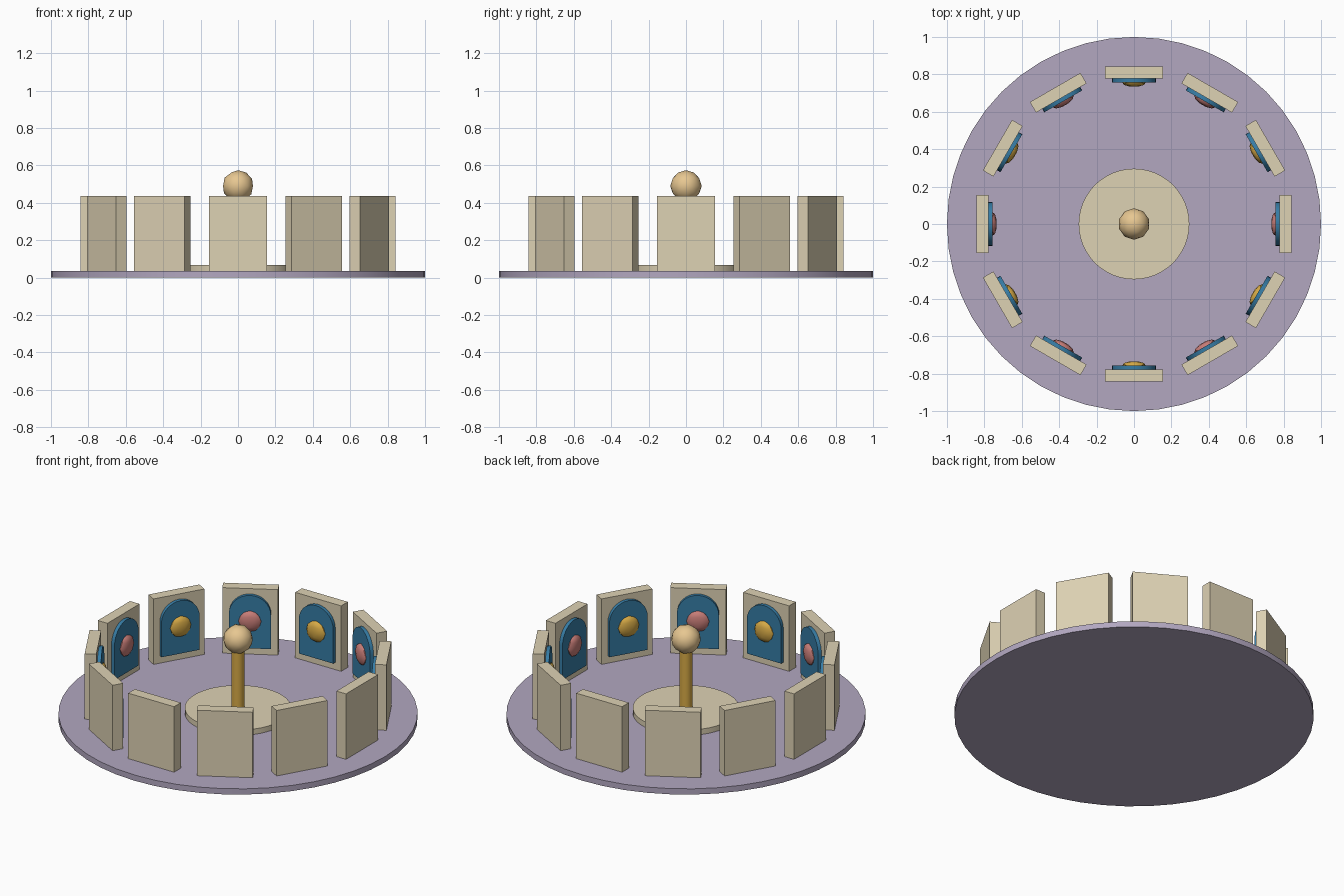
import bpy
import bmesh
from math import pi, sin, cos, radians
from mathutils import Matrix

cube = bpy.data.objects.get("Cube")
if cube:
    bpy.data.objects.remove(cube, do_unlink=True)


def material(name, rgb):
    """Flat colour given as sRGB bytes, stored as linear values."""
    lin = [((c / 255 + 0.055) / 1.055) ** 2.4 for c in rgb] + [1.0]
    m = bpy.data.materials.new(name)
    m.use_nodes = True
    m.diffuse_color = lin
    bsdf = next(n for n in m.node_tree.nodes if n.type == 'BSDF_PRINCIPLED')
    bsdf.inputs["Base Color"].default_value = lin
    return m


lilac = material("lilac", (178, 167, 192))
stone = material("pale stone", (222, 210, 180))
blue = material("blue", (54, 124, 165))
gold = material("gold", (215, 170, 70))
rose = material("rose", (200, 125, 120))
tan = material("warm tan", (231, 199, 145))


def finish(name, bm, mat, smooth=True):
    bmesh.ops.recalc_face_normals(bm, faces=bm.faces)
    mesh = bpy.data.meshes.new(name)
    bm.to_mesh(mesh)
    bm.free()
    mesh.materials.append(mat)
    ob = bpy.data.objects.new(name, mesh)
    bpy.context.collection.objects.link(ob)
    if smooth:
        bpy.ops.object.select_all(action='DESELECT')
        ob.select_set(True)
        bpy.context.view_layer.objects.active = ob
        bpy.ops.object.shade_smooth_by_angle(angle=radians(35))
    return ob


def cylinder(name, radius, z0, z1, sides, mat):
    bm = bmesh.new()
    bmesh.ops.create_cone(bm, cap_ends=True, segments=sides, radius1=radius, radius2=radius,
                          depth=z1 - z0, matrix=Matrix.Translation((0, 0, (z0 + z1) / 2)))
    return finish(name, bm, mat)


def ball(name, size, place, mat):
    bm = bmesh.new()
    bmesh.ops.create_icosphere(bm, subdivisions=2, radius=1,
                               matrix=Matrix.Translation(place) @ Matrix.Diagonal((*size, 1)))
    return finish(name, bm, mat)


def slab(name, outline, x0, x1, mat):
    """Extrude a (y, z) outline outward along x."""
    bm = bmesh.new()
    face = bm.faces.new([bm.verts.new((x0, y, z)) for y, z in outline])
    new = bmesh.ops.extrude_face_region(bm, geom=[face])["geom"]
    bmesh.ops.translate(bm, vec=(x1 - x0, 0, 0),
                        verts=[v for v in new if isinstance(v, bmesh.types.BMVert)])
    return finish(name, bm, mat)


# Floor, dais and central post
cylinder("floor_disc", 1.0, 0, 0.035, 48, lilac)
cylinder("centre_dais", 0.296, 0.03, 0.068, 48, stone)
cylinder("post", 0.037, 0.06, 0.44, 16, gold)
ball("post_ball", (0.084, 0.084, 0.084), (0, 0, 0.49), tan)

# Outlines of a wall panel and its arched plaque
panel = [(-0.156, 0.005), (0.156, 0.005), (0.156, 0.437), (-0.156, 0.437)]
r, spring = 0.117, 0.288
arch = [(-r, 0.08), (r, 0.08)]
arch += [(r * cos(i * pi / 16), spring + r * sin(i * pi / 16)) for i in range(17)]

# Ring of panels, each with a plaque and a medallion facing inward
for i in range(12):
    parts = [
        slab(f"wall_panel_{i}", panel, 0.778, 0.843, stone),
        slab(f"arched_plaque_{i}", arch, 0.757, 0.78, blue),
        ball(f"medallion_{i}", (0.024, 0.064, 0.064), (0.757, 0, 0.247), gold if i % 2 else rose),
    ]
    for ob in parts:
        ob.rotation_euler.z = i * pi / 6
